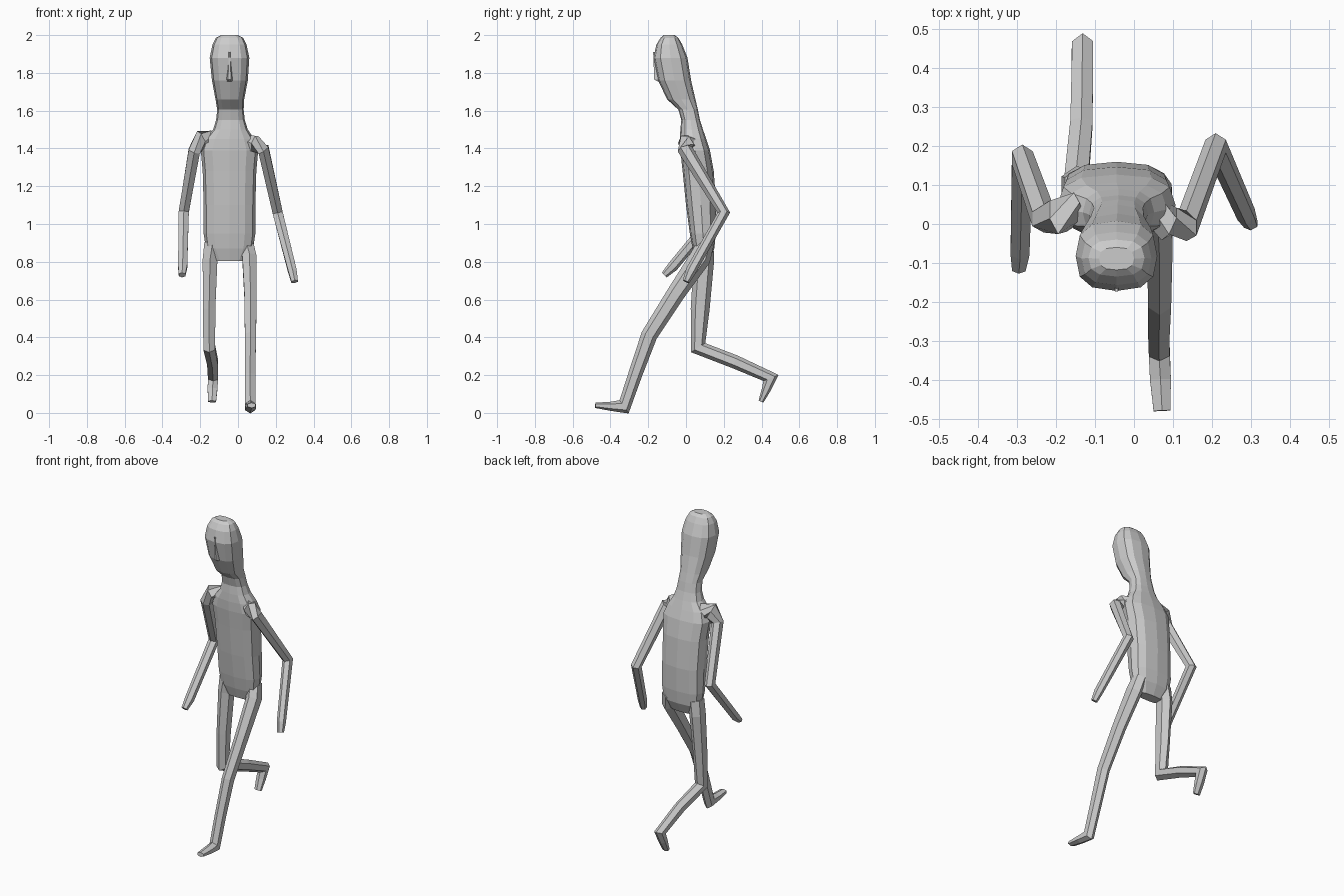
import bpy, math
from mathutils import Vector


def make(name, rings):
    """Skin a list of equal vertex rings and cap both ends."""
    n = len(rings[0])
    verts = [p for r in rings for p in r]
    faces = [(k*n+i, k*n+(i+1) % n, (k+1)*n+(i+1) % n, (k+1)*n+i)
             for k in range(len(rings)-1) for i in range(n)]
    faces += [tuple(reversed(range(n))), tuple(range(len(verts)-n, len(verts)))]
    me = bpy.data.meshes.new(name)
    me.from_pydata(verts, [], faces)
    ob = bpy.data.objects.new(name, me)
    bpy.context.collection.objects.link(ob)
    return ob


def loft(name, sections, n, square):
    """Horizontal sections: z, x centre, half width, front y, back y."""
    def bend(v):
        return math.copysign(abs(v)**square, v)
    rings = []
    for z, cx, hw, yf, yb in sections:
        ring = []
        for i in range(n):
            a = 2*math.pi*i/n
            ring.append((cx + hw*bend(math.cos(a)),
                         (yf+yb)/2 + (yb-yf)/2*bend(math.sin(a)), z))
        rings.append(ring)
    return make(name, rings)


def limb(name, path, n=6):
    """Mitred tube through points: x, y, z, half width, half depth."""
    pts = [Vector(p[:3]) for p in path]
    rings = []
    for k, p in enumerate(pts):
        a = (p - pts[max(k-1, 0)]).normalized()
        b = (pts[min(k+1, len(pts)-1)] - p).normalized()
        t = (a + b).normalized()
        miter = 1/max(t.dot(a if k else b), 0.6)
        u = Vector((1, 0, 0))
        u = (u - t*u.dot(t)).normalized()
        v = t.cross(u)
        hw, hd = path[k][3], path[k][4]*miter
        rings.append([p + u*hw*math.cos(w) + v*hd*math.sin(w)
                      for w in (2*math.pi*(i+0.5)/n for i in range(n))])
    return make(name, rings)


# torso, neck and head in one continuous skin
loft("body_and_head", [
    (0.805, -0.045, 0.085, 0.055, 0.12),
    (0.87, -0.045, 0.125, 0.035, 0.15),
    (0.95, -0.045, 0.137, 0.02, 0.158),
    (1.10, -0.045, 0.137, 0.00, 0.16),
    (1.28, -0.045, 0.142, -0.018, 0.147),
    (1.39, -0.045, 0.152, -0.03, 0.127),
    (1.45, -0.045, 0.13, -0.032, 0.107),
    (1.50, -0.04, 0.092, -0.03, 0.09),
    (1.55, -0.04, 0.076, -0.025, 0.074),
    (1.605, -0.04, 0.07, -0.04, 0.063),
    (1.66, -0.043, 0.076, -0.1, 0.05),
    (1.76, -0.043, 0.095, -0.148, 0.027),
    (1.88, -0.045, 0.105, -0.172, 0.008),
    (1.95, -0.045, 0.09, -0.157, -0.02),
    (1.985, -0.045, 0.072, -0.135, -0.04),
    (2.0, -0.045, 0.045, -0.118, -0.06),
], 12, 0.75)

# nose wedge
make("nose", [
    [(-0.05, -0.15, 1.755), (-0.062, -0.14, 1.755), (-0.028, -0.14, 1.755), (-0.038, -0.15, 1.755)],
    [(-0.053, -0.168, 1.765), (-0.064, -0.14, 1.765), (-0.026, -0.14, 1.765), (-0.037, -0.168, 1.765)],
    [(-0.048, -0.174, 1.91), (-0.052, -0.15, 1.91), (-0.038, -0.15, 1.91), (-0.042, -0.174, 1.91)],
])

# arms
limb("right_arm", [
    (-0.14, 0.045, 1.445, 0.04, 0.05),
    (-0.195, 0.02, 1.45, 0.045, 0.045),
    (-0.232, 0.015, 1.385, 0.036, 0.036),
    (-0.287, 0.17, 1.065, 0.031, 0.029),
    (-0.293, -0.07, 0.775, 0.028, 0.028),
    (-0.296, -0.115, 0.73, 0.02, 0.018),
])
limb("left_arm", [
    (0.04, 0.045, 1.42, 0.04, 0.05),
    (0.09, 0.0, 1.425, 0.045, 0.045),
    (0.135, -0.005, 1.395, 0.036, 0.036),
    (0.21, 0.2, 1.06, 0.031, 0.029),
    (0.288, 0.025, 0.75, 0.026, 0.028),
    (0.3, 0.0, 0.695, 0.02, 0.018),
])

# trailing leg, bent at the knee
limb("right_leg", [
    (-0.135, 0.095, 0.9, 0.05, 0.05),
    (-0.148, 0.095, 0.81, 0.045, 0.054),
    (-0.153, 0.075, 0.55, 0.038, 0.05),
    (-0.152, 0.065, 0.345, 0.036, 0.036),
    (-0.135, 0.26, 0.27, 0.033, 0.036),
    (-0.132, 0.45, 0.185, 0.031, 0.031),
    (-0.135, 0.425, 0.125, 0.03, 0.024),
    (-0.137, 0.397, 0.06, 0.024, 0.014),
])

# leading leg, foot on the ground
limb("left_leg", [
    (0.04, 0.105, 0.9, 0.045, 0.045),
    (0.06, 0.075, 0.82, 0.043, 0.056),
    (0.066, -0.055, 0.63, 0.038, 0.048),
    (0.066, -0.195, 0.41, 0.034, 0.043),
    (0.064, -0.27, 0.2, 0.032, 0.037),
    (0.065, -0.328, 0.032, 0.031, 0.034),
    (0.068, -0.4, 0.035, 0.031, 0.024),
    (0.072, -0.48, 0.04, 0.025, 0.014),
])
